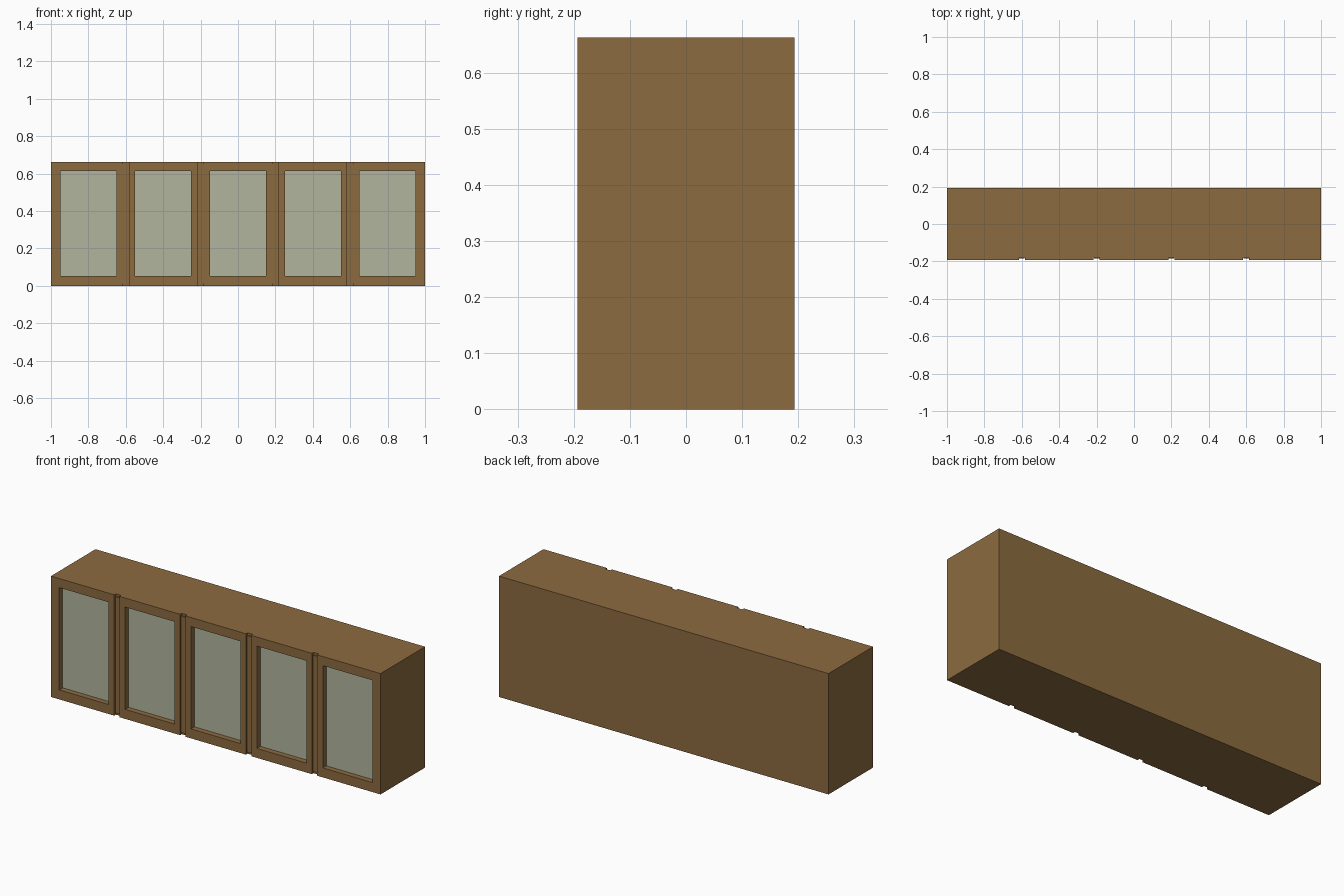
import bpy, bmesh
from mathutils import Matrix, Vector

if "Cube" in bpy.data.objects:
    bpy.data.objects.remove(bpy.data.objects["Cube"])

W, D, H = 2.0, 0.386, 0.663
FRONT = -D / 2
BAYS = 5
PITCH = W / BAYS
RECESS = 0.032


def material(name, color):
    m = bpy.data.materials.new(name)
    m.diffuse_color = (*color, 1)
    m.use_nodes = True
    m.node_tree.nodes["Principled BSDF"].inputs["Base Color"].default_value = m.diffuse_color
    return m


def boxes(name, spans, mat=None):
    """One object from several boxes, each ((x0, x1), (y0, y1), (z0, z1))."""
    bm = bmesh.new()
    for span in spans:
        centre = Vector([(a + b) / 2 for a, b in span])
        size = Vector([b - a for a, b in span])
        bmesh.ops.create_cube(bm, size=1, matrix=Matrix.Translation(centre) @ Matrix.Diagonal((*size, 1)))
    mesh = bpy.data.meshes.new(name)
    bm.to_mesh(mesh)
    bm.free()
    ob = bpy.data.objects.new(name, mesh)
    bpy.context.collection.objects.link(ob)
    if mat:
        mesh.materials.append(mat)
    return ob


wood = material("wood", (0.262, 0.147, 0.051))
glass = material("glass", (0.445, 0.462, 0.347))

bay_x = [(i - (BAYS - 1) / 2) * PITCH for i in range(BAYS)]
gap_x = [x + PITCH / 2 for x in bay_x[:-1]]
window_z = (0.052, 0.613)

# Cabinet body, with window recesses and the grooves between doors cut out
body = boxes("cabinet_body", [((-W / 2, W / 2), (FRONT, D / 2), (0, H))], wood)
cuts = [((x - 0.15, x + 0.15), (FRONT - 0.05, FRONT + RECESS), window_z) for x in bay_x]
cuts += [((x - 0.016, x + 0.016), (FRONT - 0.05, FRONT + 0.014), (-0.05, H + 0.05)) for x in gap_x]
cutter = boxes("recess_cutter", cuts)
cutter.hide_render = True
mod = body.modifiers.new("recesses", "BOOLEAN")
mod.operation = "DIFFERENCE"
mod.solver = "EXACT"
mod.object = cutter
bpy.context.view_layer.objects.active = body
bpy.ops.object.modifier_apply(modifier=mod.name)
bpy.data.objects.remove(cutter)

# Glass panes at the back of each recess
for i, x in enumerate(bay_x):
    boxes(f"glass_pane_{i + 1}",
          [((x - 0.15, x + 0.15), (FRONT + RECESS - 0.002, FRONT + RECESS + 0.004), window_z)], glass)

# Divider strips set into the grooves, stopping short of top and bottom
for i, x in enumerate(gap_x):
    boxes(f"divider_strip_{i + 1}",
          [((x - 0.015, x + 0.015), (FRONT + 0.008, FRONT + 0.016), (0.012, 0.65))], wood)
